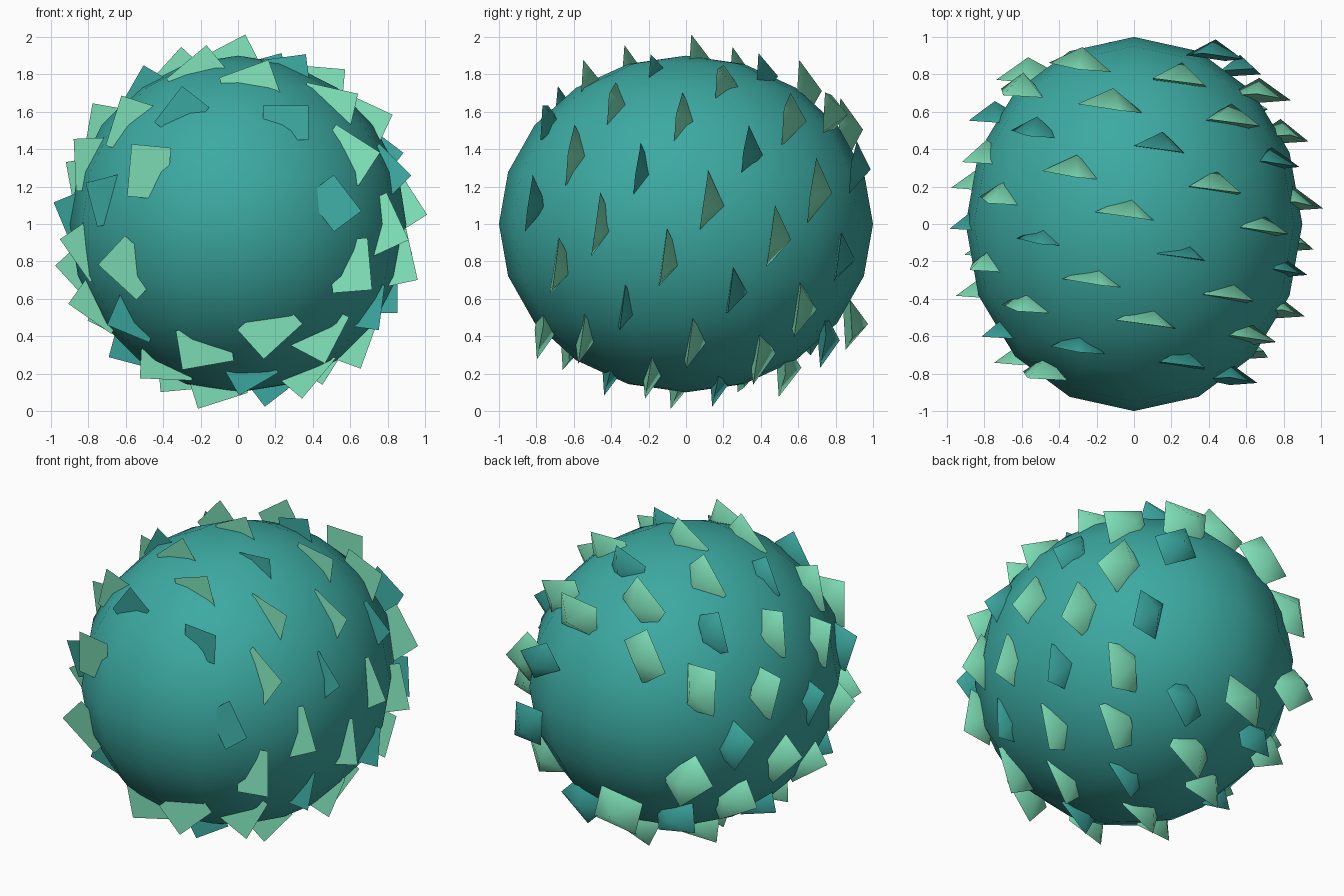
import bpy, bmesh, math
from mathutils import Vector, Matrix

if "Cube" in bpy.data.objects:
    bpy.data.objects.remove(bpy.data.objects["Cube"])

COUNT = 64
GOLDEN = math.radians(137.508)


def material(name, color):
    m = bpy.data.materials.new(name)
    m.diffuse_color = (*color, 1)
    m.use_nodes = True
    m.node_tree.nodes["Principled BSDF"].inputs["Base Color"].default_value = m.diffuse_color
    return m


def finish(name, bm, mat, sharp_angle):
    bmesh.ops.recalc_face_normals(bm, faces=bm.faces)
    me = bpy.data.meshes.new(name)
    bm.to_mesh(me)
    bm.free()
    me.polygons.foreach_set("use_smooth", [True] * len(me.polygons))
    me.set_sharp_from_angle(angle=math.radians(sharp_angle))
    me.materials.append(mat)
    ob = bpy.data.objects.new(name, me)
    bpy.context.collection.objects.link(ob)
    return ob


def add_scale(bm, i, size):
    """Low four-sided pyramid, flat base facing the front, apex to the back."""
    a = math.radians(12.2) + i * GOLDEN
    s = -0.79 + 1.58 * i / (COUNT - 1)
    radius = 0.855 * math.sqrt(1 - s * s)
    y = -0.84 + 0.0275 * i
    out = Vector((math.cos(a), 0, math.sin(a)))
    tan = Vector((-math.sin(a), 0, math.cos(a)))
    back = Vector((0, 1, 0))
    # lean the plate slightly along the spiral
    lean = Matrix.Rotation(math.radians(8), 3, out)
    if (lean @ tan).y < 0:
        lean.transpose()
    tan, back = lean @ tan, lean @ back
    # twist the base rectangle about its own axis
    k = math.radians(25)
    n = out * math.cos(k) + tan * math.sin(k)
    e = tan * math.cos(k) - out * math.sin(k)
    c = out * radius + Vector((0, y, 1))
    hn, he, depth = 0.106 * size, 0.141 * size, 0.11 * size
    base = [bm.verts.new(c + n * (hn * p) + e * (he * q))
            for p, q in ((1, 1), (1, -1), (-1, -1), (-1, 1))]
    apex = bm.verts.new(c + back * depth)
    bm.faces.new(base)
    for j in range(4):
        bm.faces.new((base[j], base[(j + 1) % 4], apex))


teal = material("teal", (0.045, 0.40, 0.36))
mint = material("mint", (0.22, 0.78, 0.50))

# egg-shaped body
bm = bmesh.new()
bmesh.ops.create_uvsphere(bm, u_segments=16, v_segments=10, radius=1)
bmesh.ops.scale(bm, vec=(0.9, 1, 0.9), verts=bm.verts)
bmesh.ops.translate(bm, vec=(0, 0, 1), verts=bm.verts)
finish("body", bm, teal, 80)

# spiral of plates, every third one smaller and teal
mint_bm, teal_bm = bmesh.new(), bmesh.new()
for i in range(COUNT):
    if i % 3 == 0:
        add_scale(teal_bm, i, 0.87)
    else:
        add_scale(mint_bm, i, 1.0)
finish("mint_scales", mint_bm, mint, 80)
finish("teal_scales", teal_bm, teal, 80)
